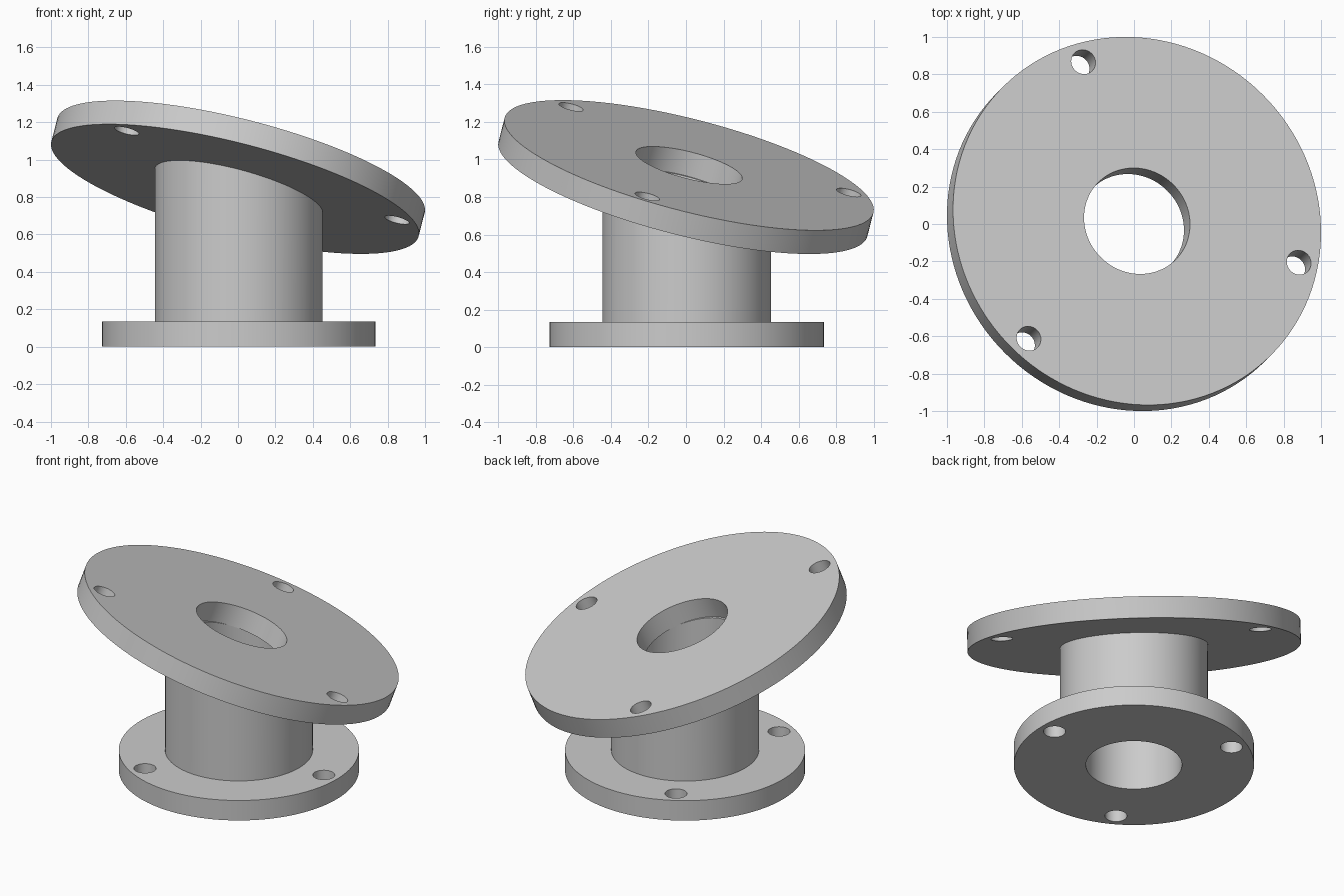
import bpy
import bmesh
from math import cos, radians, sin
from mathutils import Matrix, Vector

cube = bpy.data.objects.get("Cube")
if cube:
    bpy.data.objects.remove(cube, do_unlink=True)

# Shared sizes
AXIS = Vector((0.004, 0.004, 0))
PLATE = 0.134
BORE, BOLT = 0.292, 0.067
PIPE = 0.449
TILT = (Matrix.Translation((0, 0, 0.906))
        @ Matrix.Rotation(radians(45), 4, 'Z')
        @ Matrix.Rotation(radians(20), 4, 'Y'))

grey = bpy.data.materials.new("plain_grey")
grey.use_nodes = True
grey.diffuse_color = (0.6, 0.6, 0.6, 1)
grey.node_tree.nodes["Principled BSDF"].inputs["Base Color"].default_value = (0.6, 0.6, 0.6, 1)


def add_object(name, bm):
    bmesh.ops.recalc_face_normals(bm, faces=bm.faces)
    mesh = bpy.data.meshes.new(name)
    bm.to_mesh(mesh)
    bm.free()
    mesh.materials.append(grey)
    obj = bpy.data.objects.new(name, mesh)
    bpy.context.collection.objects.link(obj)
    return obj


def disc(bm, radius, depth, matrix, segments=128):
    bmesh.ops.create_cone(bm, cap_ends=True, segments=segments, radius1=radius,
                          radius2=radius, depth=depth, matrix=matrix)


def cut(obj, bm):
    """Subtract the cutter shapes, then smooth the round walls."""
    cutter = add_object(obj.name + "_cutter", bm)
    cutter.hide_render = True
    mod = obj.modifiers.new("holes", 'BOOLEAN')
    mod.operation, mod.solver, mod.object = 'DIFFERENCE', 'EXACT', cutter
    bpy.ops.object.select_all(action='DESELECT')
    obj.select_set(True)
    bpy.context.view_layer.objects.active = obj
    bpy.ops.object.modifier_apply(modifier=mod.name)
    bpy.data.objects.remove(cutter, do_unlink=True)
    bpy.ops.object.shade_smooth_by_angle(angle=radians(30))


def flange(name, radius, matrix, bolt_ring, first_angle):
    """Round plate with a central bore and three bolt holes."""
    bm = bmesh.new()
    disc(bm, radius, PLATE, matrix)
    plate = add_object(name, bm)
    holes = bmesh.new()
    disc(holes, BORE, PLATE * 3, matrix)
    for i in range(3):
        a = radians(first_angle + 120 * i)
        spot = Matrix.Translation((bolt_ring * cos(a), bolt_ring * sin(a), 0))
        disc(holes, BOLT, PLATE * 3, matrix @ spot, 48)
    cut(plate, holes)


# Level base and tilted top plate
flange("base_flange", 0.73, Matrix.Translation(AXIS + Vector((0, 0, PLATE / 2))), 0.63, 0)
flange("tilted_flange", 1.014, TILT, 0.909, 62.2)

# Upright pipe, trimmed along the underside of the tilted plate
bm = bmesh.new()
upright = Matrix.Translation(AXIS + Vector((0, 0, PLATE - 0.001 + 0.7)))
disc(bm, PIPE, 1.4, upright)
bmesh.ops.bisect_plane(bm, geom=bm.verts[:] + bm.edges[:] + bm.faces[:],
                       plane_co=TILT @ Vector((0, 0, 0.001 - PLATE / 2)),
                       plane_no=TILT.to_3x3() @ Vector((0, 0, 1)), clear_outer=True)
bmesh.ops.holes_fill(bm, edges=[e for e in bm.edges if e.is_boundary], sides=0)
pipe = add_object("pipe", bm)
bore = bmesh.new()
disc(bore, BORE, 2, upright)
cut(pipe, bore)
